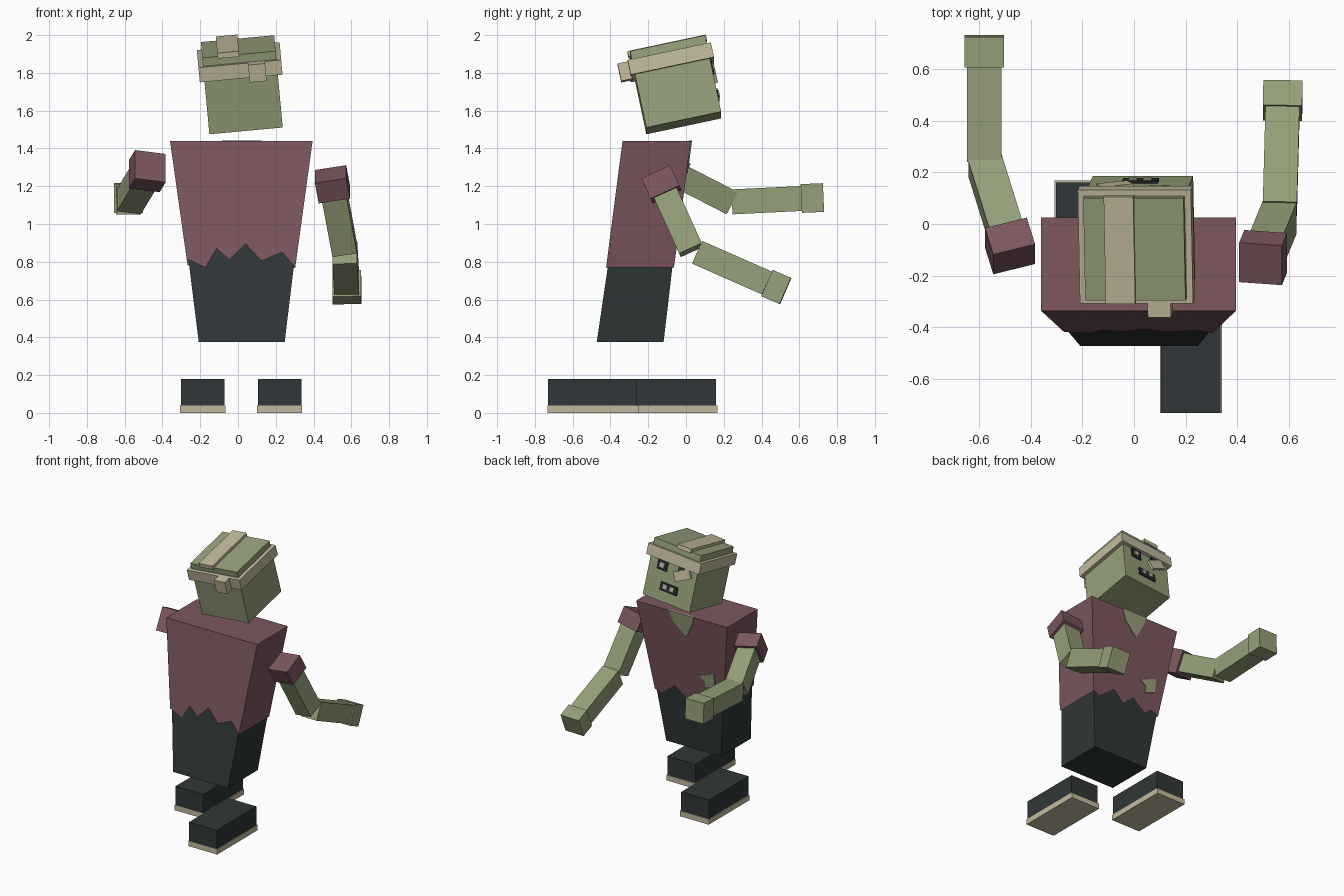
import bpy, bmesh, math
from mathutils import Vector, Matrix

if "Cube" in bpy.data.objects:
    bpy.data.objects.remove(bpy.data.objects["Cube"])


def material(name, rgb):
    m = bpy.data.materials.new(name)
    m.diffuse_color = (*rgb, 1)
    m.use_nodes = True
    m.node_tree.nodes["Principled BSDF"].inputs["Base Color"].default_value = m.diffuse_color
    return m


SKIN = material("skin", (0.30, 0.35, 0.19))
SHIRT = material("shirt", (0.20, 0.095, 0.11))
DARK = material("dark_cloth", (0.03, 0.038, 0.04))
CLOTH = material("bandage", (0.54, 0.49, 0.34))
BLACK = material("black", (0.02, 0.025, 0.025))


def mesh_object(name, verts, faces, mat):
    me = bpy.data.meshes.new(name)
    me.from_pydata([tuple(v) for v in verts], [], faces)
    bm = bmesh.new()
    bm.from_mesh(me)
    bmesh.ops.recalc_face_normals(bm, faces=bm.faces)
    bm.to_mesh(me)
    bm.free()
    me.materials.append(mat)
    ob = bpy.data.objects.new(name, me)
    bpy.context.collection.objects.link(ob)
    return ob


def box(name, centre, size, mat, frame=Matrix()):
    bm = bmesh.new()
    bmesh.ops.create_cube(bm, size=1, matrix=frame @ Matrix.Translation(centre) @ Matrix.Diagonal((*size, 1)))
    me = bpy.data.meshes.new(name)
    bm.to_mesh(me)
    bm.free()
    me.materials.append(mat)
    ob = bpy.data.objects.new(name, me)
    bpy.context.collection.objects.link(ob)
    return ob


def limb(name, start, end, width, mat):
    """Square bar from start to end, sides kept close to world x."""
    a, b = Vector(start), Vector(end)
    d = (b - a).normalized()
    x = (Vector((1, 0, 0)) - d * d.x).normalized()
    rot = Matrix((x, d, x.cross(d))).transposed().to_4x4()
    return box(name, (0, 0, 0), (width, (b - a).length, width), mat,
               Matrix.Translation((a + b) / 2) @ rot)


# Leaning torso planes: x left/right and y front/back at a given height
def x_left(z): return -0.36 + 0.141 * (1.44 - z)
def x_right(z): return 0.395 - 0.137 * (1.44 - z)
def y_front(z): return -0.336 - 0.130 * (1.44 - z)
def y_back(z): return 0.026 - 0.134 * (1.44 - z)


# Trousers
i = 0.01
rings = []
for z, i in ((0.375, 0.002), (0.98, 0.012)):
    rings += [(x_left(z) + i, y_front(z) + i, z), (x_right(z) - i, y_front(z) + i, z),
              (x_right(z) - i, y_back(z) - i, z), (x_left(z) + i, y_back(z) - i, z)]
mesh_object("trousers", rings, [(0, 1, 2, 3), (4, 5, 6, 7), (0, 1, 5, 4), (1, 2, 6, 5),
                                (2, 3, 7, 6), (3, 0, 4, 7)], DARK)

# Shirt with torn hem
front_hem = [(-0.172, 0.77), (-0.114, 0.87), (-0.045, 0.81), (0.04, 0.895), (0.124, 0.805), (0.235, 0.85)]
back_hem = [(0.25, 0.75), (0.13, 0.84), (0.04, 0.765), (-0.04, 0.835), (-0.15, 0.76), (-0.2, 0.80)]
zt = 1.44
verts = [(x_left(zt), y_front(zt), zt), (x_right(zt), y_front(zt), zt),
         (x_right(zt), y_back(zt), zt), (x_left(zt), y_back(zt), zt)]
front = [(x_left(0.815), 0.815)] + front_hem + [(x_right(0.77), 0.77)]
back = [(x_right(0.77), 0.77)] + back_hem + [(x_left(0.78), 0.78)]
verts += [(x, y_front(z), z) for x, z in front] + [(x, y_back(z), z) for x, z in back]
f = list(range(4, 12))
b = list(range(12, 20))
mesh_object("shirt", verts, [(0, 1, 2, 3), [1, 0] + f, [3, 2] + b,
                             (1, 2, b[0], f[-1]), (3, 0, f[0], b[-1])], SHIRT)

# Skin showing through tears on the chest side
for name, pts in (("chest_tear", [(0.125, 1.443), (-0.085, 1.443), (-0.07, 1.39), (-0.01, 1.27), (0.09, 1.365)]),
                  ("belly_tear", [(-0.085, 0.985), (-0.215, 1.035), (-0.215, 0.935), (-0.13, 0.905), (-0.135, 0.95)])):
    n = len(pts)
    v = [(x, y_back(z) + o, z) for o in (-0.01, 0.006) for x, z in pts]
    mesh_object(name, v, [tuple(range(n)), tuple(range(n, 2 * n))] +
                [(k, (k + 1) % n, n + (k + 1) % n, n + k) for k in range(n)], SKIN)

# Boots
for side, x, y in (("left", -0.187, -0.075), ("right", 0.22, -0.495)):
    box(side + "_boot", (x, y, 0.105), (0.23, 0.47, 0.15), DARK)
    box(side + "_sole", (x, y + 0.003, 0.02), (0.24, 0.48, 0.04), CLOTH)

# Arms: sleeve centre, elbow, forearm start, wrist, fingertips
arms = {"left": ((-0.48, -0.085, 1.28), (-0.578, 0.23, 1.118), (-0.58, 0.243, 1.117),
                 (-0.58, 0.61, 1.135), (-0.58, 0.728, 1.14)),
        "right": ((0.5, -0.13, 1.21), (0.565, 0.028, 0.862), (0.565, 0.06, 0.85),
                  (0.575, 0.43, 0.687), (0.577, 0.527, 0.645))}
for side, (sleeve, elbow, fore, wrist, tip) in arms.items():
    s, e = Vector(sleeve), Vector(elbow)
    half = (e - s).normalized() * 0.06
    limb(side + "_sleeve", s - half, s + half, 0.168, SHIRT)
    limb(side + "_upper_arm", s, e, 0.132, SKIN)
    limb(side + "_forearm", fore, wrist, 0.132, SKIN)
    limb(side + "_hand", wrist, tip, 0.152, SKIN)

# Head, tilted back and to one side; face looks along +y
head = (Matrix.Translation((0.02, -0.055, 1.737)) @ Matrix.Rotation(math.radians(-5.3), 4, 'Y')
        @ Matrix.Rotation(math.radians(12), 4, 'X'))
box("head", (0, 0, 0), (0.39, 0.405, 0.415), SKIN, head)
box("head_bandage", (0, 0, 0.122), (0.44, 0.45, 0.08), CLOTH, head)
box("top_bandage", (-0.056, 0, 0.213), (0.115, 0.425, 0.03), CLOTH, head)
box("bandage_knot", (0.088, -0.25, 0.115), (0.09, 0.06, 0.095), CLOTH, head)

# Face
FY = 0.203
for side, x in (("left", -0.085), ("right", 0.085)):
    box(side + "_eye", (x, FY, 0.045), (0.08, 0.016, 0.075), BLACK, head)
    box(side + "_pupil", (x, FY + 0.006, 0.045), (0.035, 0.016, 0.035), CLOTH, head)
box("mouth", (0, FY, -0.1), (0.14, 0.016, 0.06), BLACK, head)
for k, x in enumerate((-0.028, 0.028)):
    box(f"tooth_{k + 1}", (x, FY + 0.006, -0.095), (0.032, 0.016, 0.032), CLOTH, head)
tilt = head @ Matrix.Translation((-0.088, FY + 0.01, 0.03)) @ Matrix.Rotation(math.radians(28), 4, 'Y')
box("eye_bandage", (0, 0, 0), (0.13, 0.018, 0.07), CLOTH, tilt)
